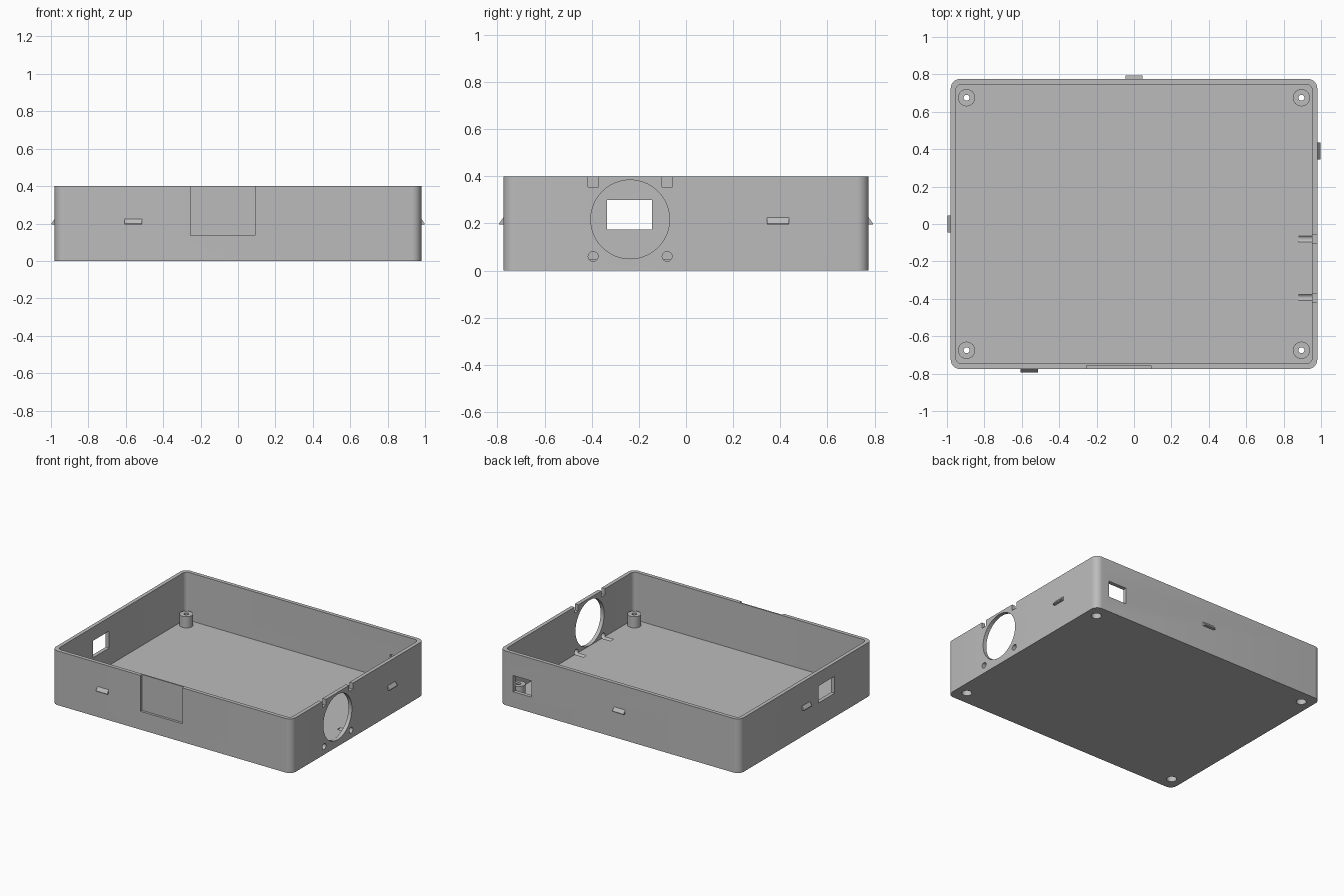
import bpy, bmesh
from math import pi, cos, sin, radians
from mathutils import Matrix

if "Cube" in bpy.data.objects:
    bpy.data.objects.remove(bpy.data.objects["Cube"], do_unlink=True)

W, D, H = 0.98, 0.775, 0.40        # half width, half depth, height
WALL, FLOOR, POST_TOP = 0.028, 0.047, 0.13

grey = bpy.data.materials.new("plain grey")
grey.use_nodes = True
grey.diffuse_color = (0.5, 0.5, 0.5, 1)
grey.node_tree.nodes["Principled BSDF"].inputs["Base Color"].default_value = (0.5, 0.5, 0.5, 1)


def make_object(name, bm):
    bmesh.ops.recalc_face_normals(bm, faces=bm.faces[:])
    mesh = bpy.data.meshes.new(name)
    bm.to_mesh(mesh)
    bm.free()
    mesh.materials.append(grey)
    ob = bpy.data.objects.new(name, mesh)
    bpy.context.collection.objects.link(ob)
    return ob


def prism(name, outline, offset):
    """Extrude a closed 3D outline along an offset."""
    bm = bmesh.new()
    face = bm.faces.new([bm.verts.new(p) for p in outline])
    new = bmesh.ops.extrude_face_region(bm, geom=[face])["geom"]
    bmesh.ops.translate(bm, vec=offset, verts=[v for v in new if isinstance(v, bmesh.types.BMVert)])
    return make_object(name, bm)


def rounded_block(name, hx, hy, r, z0, z1, steps=8):
    outline = []
    for quarter, (sx, sy) in enumerate([(1, 1), (-1, 1), (-1, -1), (1, -1)]):
        for i in range(steps + 1):
            a = (quarter + i / steps) * pi / 2
            outline.append((sx * (hx - r) + r * cos(a), sy * (hy - r) + r * sin(a), z0))
    return prism(name, outline, (0, 0, z1 - z0))


def box(name, lo, hi):
    (x0, y0, z0), (x1, y1, z1) = lo, hi
    return prism(name, [(x0, y0, z0), (x1, y0, z0), (x1, y1, z0), (x0, y1, z0)], (0, 0, z1 - z0))


def cylinder(name, r, centre, length, axis="Z", sides=32):
    bm = bmesh.new()
    turn = Matrix.Rotation(pi / 2, 4, "Y") if axis == "X" else Matrix()
    bmesh.ops.create_cone(bm, cap_ends=True, segments=sides, radius1=r, radius2=r,
                          depth=length, matrix=Matrix.Translation(centre) @ turn)
    return make_object(name, bm)


def combine(target, tools, operation):
    """Apply booleans with the tools, then discard the tools."""
    for tool in tools:
        tool.hide_render = True
        mod = target.modifiers.new("cut", "BOOLEAN")
        mod.operation, mod.object, mod.solver = operation, tool, "EXACT"
    bpy.context.view_layer.update()
    graph = bpy.context.evaluated_depsgraph_get()
    mesh = bpy.data.meshes.new_from_object(target.evaluated_get(graph))
    target.modifiers.clear()
    target.data = mesh
    for tool in tools:
        bpy.data.objects.remove(tool, do_unlink=True)


def smooth(ob):
    bpy.ops.object.select_all(action="DESELECT")
    ob.select_set(True)
    bpy.context.view_layer.objects.active = ob
    bpy.ops.object.shade_smooth_by_angle(angle=radians(30))


# Open tray with rounded corners
tray = rounded_block("enclosure_tray", W, D, 0.05, 0, H)
combine(tray, [rounded_block("cavity", W - WALL, D - WALL, 0.03, FLOOR, H + 0.1)], "DIFFERENCE")

# Screw posts in the corners
corners = [(sx * 0.895, sy * 0.675) for sx in (-1, 1) for sy in (-1, 1)]
base = FLOOR - 0.02
combine(tray, [cylinder("post", 0.046, (x, y, (base + POST_TOP) / 2), POST_TOP - base)
               for x, y in corners], "UNION")

cuts = []
# Screw holes, with wider head recesses below
for x, y in corners:
    cuts.append(cylinder("screw_hole", 0.016, (x, y, 0.1), 0.4, sides=20))
    cuts.append(cylinder("head_recess", 0.034, (x, y, 0), 0.08, sides=24))

# Fan opening with its mounting holes and rim notches
fan_y = -0.237
cuts.append(cylinder("fan_opening", 0.167, (W, fan_y, 0.217), 0.2, "X", 64))
for side in (-1, 1):
    y = fan_y + side * 0.157
    cuts.append(cylinder("fan_screw", 0.021, (W, y, 0.06), 0.2, "X", 20))
    cuts.append(box("rim_notch", (W - 0.1, y - 0.022, 0.355), (W + 0.1, y + 0.022, H + 0.1)))

# Connector openings in the right and back walls
cuts.append(box("side_port", (-W - 0.1, -0.335, 0.175), (-W + 0.1, -0.145, 0.30)))
cuts.append(box("back_port", (0.72, D - 0.06, 0.115), (0.87, D + 0.1, 0.235)))

# Shallow panel recess in the front
cuts.append(box("front_recess", (-0.255, -D - 0.1, 0.135), (0.09, -D + 0.018, H + 0.1)))
combine(tray, cuts, "DIFFERENCE")
smooth(tray)


# Snap catches: wedges with a flat underside
def catch(name, angle, reach, along):
    outline = [(-0.01, -0.046, 0.195), (0.018, -0.046, 0.195),
               (0.018, -0.046, 0.2), (0, -0.046, 0.225), (-0.01, -0.046, 0.225)]
    ob = prism(name, outline, (0, 0.092, 0))
    ob.data.transform(Matrix.Rotation(radians(angle), 4, "Z") @ Matrix.Translation((reach, along, 0)))


catch("left_catch", 0, W, 0.39)
catch("back_catch", 90, D, 0)
catch("right_catch", 180, W, 0)
catch("front_catch", 270, D, -0.56)
